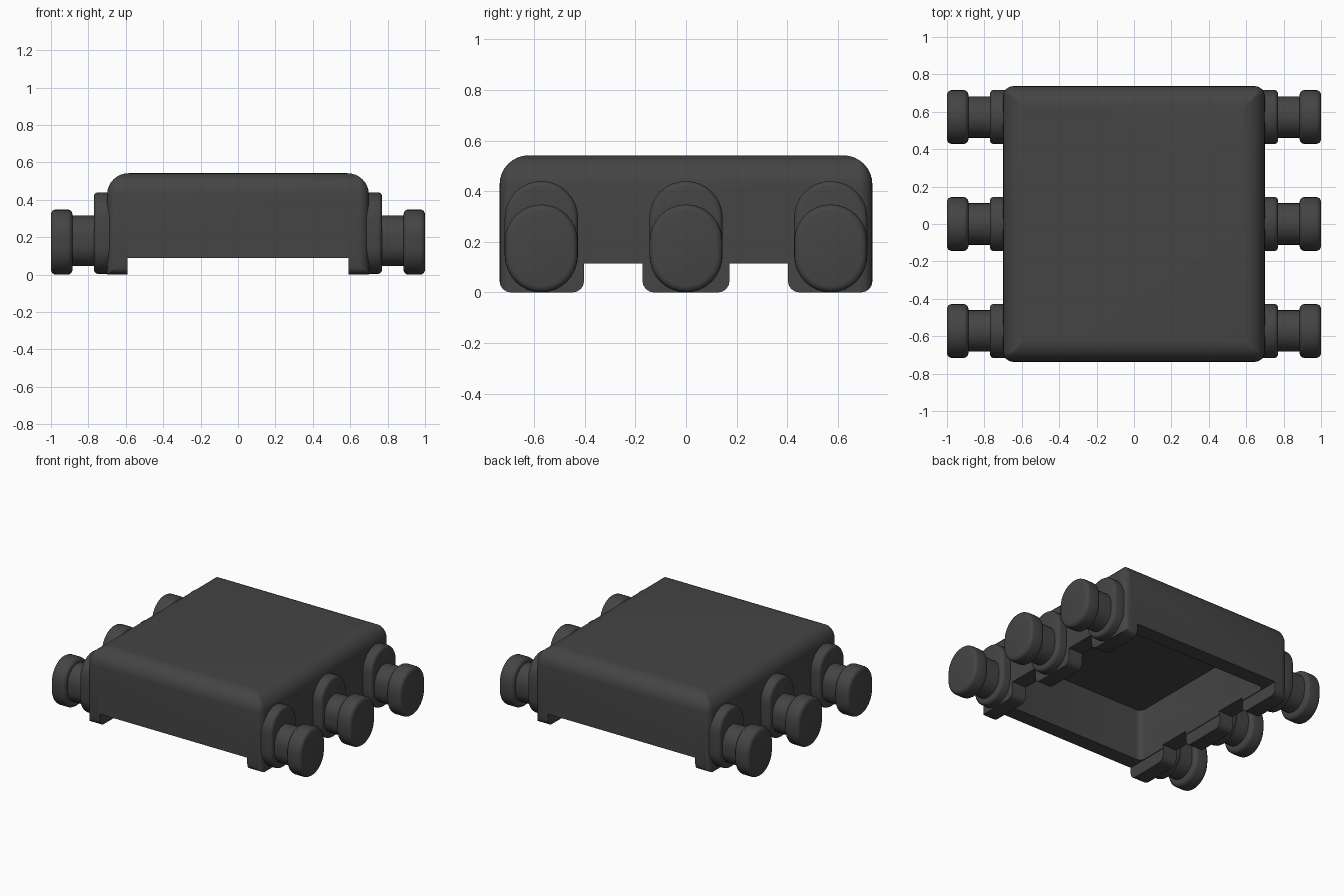
import bpy
import bmesh
import math
from mathutils import Vector

cube = bpy.data.objects.get("Cube")
if cube:
    bpy.data.objects.remove(cube, do_unlink=True)

# One dark grey plastic for everything
plastic = bpy.data.materials.new("dark_grey_plastic")
COLOUR = (0.058, 0.058, 0.058, 1)
plastic.diffuse_color = COLOUR
plastic.use_nodes = True
plastic.node_tree.nodes["Principled BSDF"].inputs["Base Color"].default_value = COLOUR


def rounded_rect(w, h, r, steps=6):
    """Outline of a rounded rectangle with half sizes w, h and corner radius r."""
    points = []
    for corner, (sx, sy) in enumerate([(1, 1), (-1, 1), (-1, -1), (1, -1)]):
        for i in range(steps + 1):
            a = math.pi / 2 * (corner + i / steps)
            points.append((sx * (w - r) + r * math.cos(a), sy * (h - r) + r * math.sin(a)))
    return points


def loft(name, rings):
    """Skin a series of matching rings and cap both ends."""
    bm = bmesh.new()
    loops = [[bm.verts.new(p) for p in ring] for ring in rings]
    for a, b in zip(loops, loops[1:]):
        for i in range(len(a)):
            j = (i + 1) % len(a)
            bm.faces.new((a[i], a[j], b[j], b[i]))
    bm.faces.new(loops[0])
    bm.faces.new(loops[-1])
    bmesh.ops.remove_doubles(bm, verts=bm.verts, dist=1e-5)
    bmesh.ops.recalc_face_normals(bm, faces=bm.faces)
    mesh = bpy.data.meshes.new(name)
    bm.to_mesh(mesh)
    bm.free()
    mesh.materials.append(plastic)
    obj = bpy.data.objects.new(name, mesh)
    bpy.context.collection.objects.link(obj)
    return obj


def activate(obj):
    bpy.ops.object.select_all(action='DESELECT')
    obj.select_set(True)
    bpy.context.view_layer.objects.active = obj


def smooth(obj):
    activate(obj)
    bpy.ops.object.shade_smooth_by_angle(angle=math.radians(35))


def cut(obj, profile, half_length):
    """Subtract a y-z profile extruded along x."""
    cutter = loft("cutter", [[(x, y, z) for y, z in profile] for x in (-half_length, half_length)])
    cutter.hide_render = True
    activate(obj)
    mod = obj.modifiers.new("cut", 'BOOLEAN')
    mod.operation = 'DIFFERENCE'
    mod.solver = 'EXACT'
    mod.object = cutter
    bpy.ops.object.modifier_apply(modifier=mod.name)
    bpy.data.objects.remove(cutter, do_unlink=True)


# Hollow body shell: cavity ceiling, cavity rim, outer rim, rounded top
W, D, TOP, R, CORNER = 0.70, 0.737, 0.542, 0.115, 0.055
sections = [(0.585, 0.627, 0.04, 0.465), (0.585, 0.627, 0.04, 0), (W, D, CORNER, 0)]
for i in range(9):
    a = math.pi / 2 * i / 8
    inset = R * (1 - math.cos(a))
    sections.append((W - inset, D - inset, max(CORNER - inset, 0.004), TOP - R + R * math.sin(a)))
body = loft("body_shell", [[(x, y, z) for x, y in rounded_rect(w, d, r)] for w, d, r, z in sections])

# Opening under the front and back walls
cut(body, [(-1, -0.05), (1, -0.05), (1, 0.09), (-1, 0.09)], 0.59)

# Gaps between the feet and rounded outer foot corners
F = 0.045
arc = [(F * math.sin(math.pi / 8 * i), F * math.cos(math.pi / 8 * i)) for i in range(5)]
Y0, Y1, GAP_TOP = 0.172, 0.403, 0.115
for s in (-1, 1):
    gap = [(Y1 + F, -0.05)] + [(Y1 + F - p, F - q) for p, q in arc] + [(Y1, GAP_TOP), (Y0, GAP_TOP)]
    gap += [(Y0 - F + p, F - q) for p, q in reversed(arc)] + [(Y0 - F, -0.05)]
    cut(body, [(s * y, z) for y, z in gap], 0.9)
    end = [(D - F, -0.05)] + [(D - F + p, F - q) for p, q in arc] + [(D + 0.1, F), (D + 0.1, -0.05)]
    cut(body, [(s * y, z) for y, z in end], 0.9)
smooth(body)


def stadium_part(name, side, y, zc, half_w, half_h, profile):
    """Stadium-shaped plate along x; profile lists (x, inset)."""
    rings = []
    for x, inset in profile:
        w, h = half_w - inset, half_h - inset
        rings.append([(side * x, y + p, zc + q) for p, q in rounded_rect(w, h, w, 8)])
    smooth(loft(name, rings))


def soft_profile(x0, x1, r):
    """Straight profile with both rims rounded."""
    quarter = [(r * (1 - math.sin(math.pi / 8 * i)), r * (1 - math.cos(math.pi / 8 * i))) for i in range(5)]
    return [(x0 + p, q) for q, p in reversed(quarter)][::-1][::-1] and (
        [(x0 + q, p) for p, q in quarter] + [(x1 - q, p) for p, q in reversed(quarter)])


# Side pegs: flange against the body, hub and end cap
for side, side_name in ((1, "left"), (-1, "right")):
    for y, place in ((-0.572, "front"), (0, "middle"), (0.572, "back")):
        tag = f"{side_name}_{place}"
        stadium_part(f"{tag}_flange", side, y, 0.222, 0.145, 0.218, soft_profile(0.66, 0.77, 0.022))
        stadium_part(f"{tag}_hub", side, y, 0.181, 0.111, 0.135, [(0.75, 0), (0.90, 0)])
        stadium_part(f"{tag}_cap", side, y, 0.174, 0.144, 0.174, soft_profile(0.885, 1.0, 0.026))
